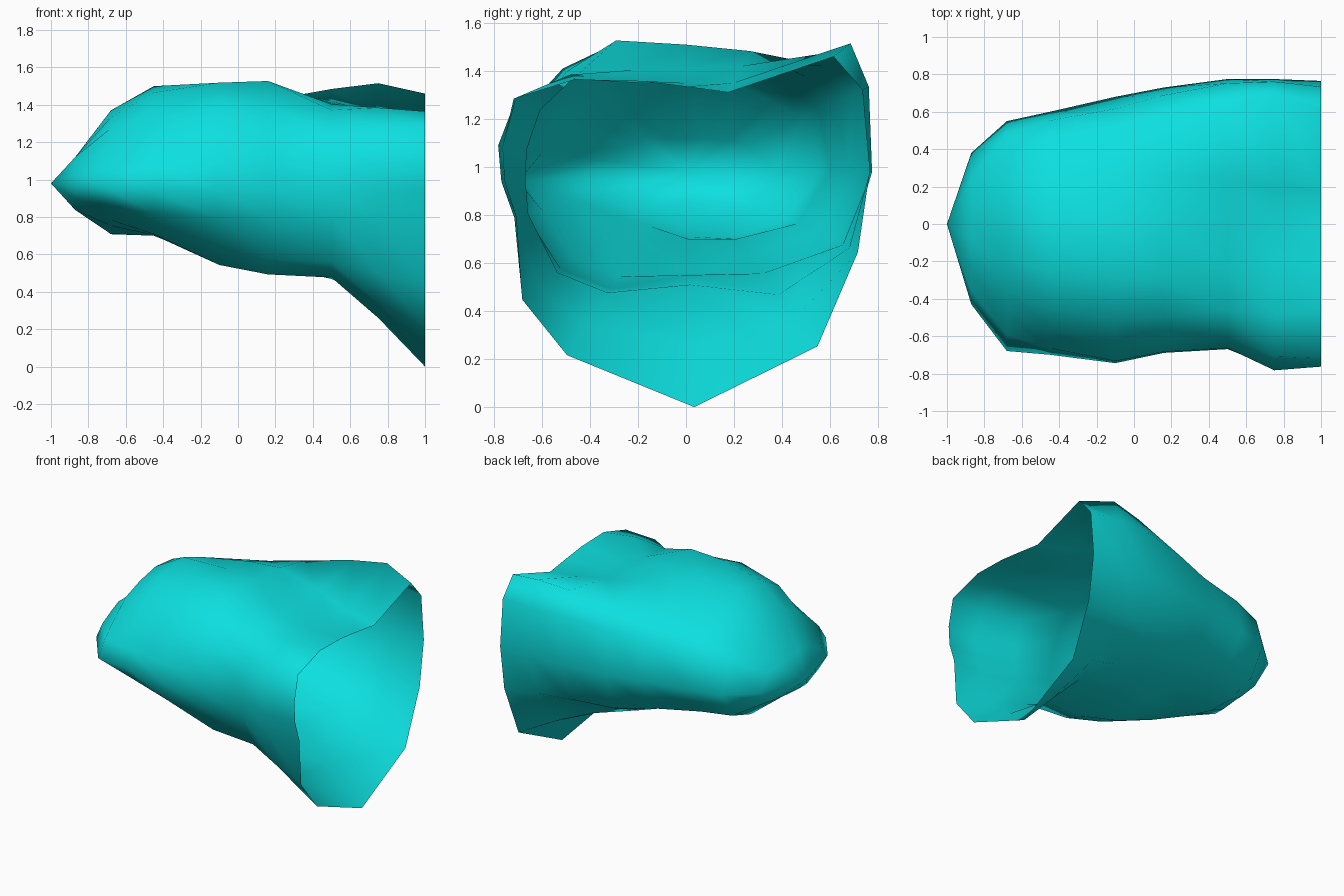
import bpy
import bmesh
from math import sin, cos, radians

default_cube = bpy.data.objects.get("Cube")
if default_cube:
    bpy.data.objects.remove(default_cube, do_unlink=True)


def flat_material(name, colour):
    material = bpy.data.materials.new(name)
    material.use_nodes = True
    material.diffuse_color = colour
    for node in material.node_tree.nodes:
        if node.type == "BSDF_PRINCIPLED":
            node.inputs["Base Color"].default_value = colour
            node.inputs["Roughness"].default_value = 0.6
    return material


# Lengthwise rails: direction around the axis, then distance from the axis at each station
axis_height = 0.98
stations = [-.87, -.68, -.45, -.1, .16, .5, .75, 1]
rails = {
    # back side and raised back corner
    0: [.38, .55, .6, .68, .73, .775, .775, .765],
    25: [.27, .53, .61, .68, .76, .83, .84, .81],
    38: [.21, .47, .56, .64, .72, .82, .87, .78],
    # sunken top
    62: [.16, .42, .49, .55, .57, .5, .42, .375],
    90: [.14, .39, .52, .53, .53, .43, .37, .355],
    118: [.16, .4, .55, .61, .62, .48, .42, .43],
    # front shoulder and side
    140: [.22, .46, .59, .67, .65, .61, .63, .6],
    157: [.27, .51, .61, .71, .68, .66, .77, .78],
    172: [.36, .6, .67, .74, .69, .67, .79, .77],
    183: [.43, .68, .7, .745, .69, .67, .77, .755],
    195: [.33, .47, .62, .72, .69, .68, .74, .73],
    # underside, flaring down to the open end
    218: [.23, .32, .44, .59, .66, .68, .78, .865],
    237: [.17, .27, .33, .52, .58, .6, .76, .91],
    272: [.13, .27, .28, .42, .43, .47, .72, .98],
    307: [.16, .34, .35, .44, .53, .64, .76, .91],
    335: [.26, .47, .51, .6, .69, .72, .75, .79],
}


def build_shell(name, material):
    bm = bmesh.new()
    tip = bm.verts.new((-1, 0, axis_height))

    # One strip of points per rail
    strips = []
    for angle, distances in rails.items():
        side, rise = cos(radians(angle)), sin(radians(angle))
        strips.append([bm.verts.new((x, r * side, axis_height + r * rise))
                       for x, r in zip(stations, distances)])

    # Skin neighbouring rails, closing at the tip and staying open at the far end
    for i, strip in enumerate(strips):
        following = strips[(i + 1) % len(strips)]
        bm.faces.new((tip, strip[0], following[0]))
        for j in range(len(stations) - 1):
            bm.faces.new((strip[j], strip[j + 1], following[j + 1], following[j]))

    bmesh.ops.recalc_face_normals(bm, faces=bm.faces)
    # Outward means the faces nearest the tip look towards -x
    if sum(face.normal.x for face in tip.link_faces) > 0:
        bmesh.ops.reverse_faces(bm, faces=bm.faces)
    for face in bm.faces:
        face.smooth = True

    mesh = bpy.data.meshes.new(name)
    bm.to_mesh(mesh)
    bm.free()
    mesh.materials.append(material)
    shell = bpy.data.objects.new(name, mesh)
    bpy.context.collection.objects.link(shell)
    return shell


cyan = flat_material("cyan", (0.004, 0.74, 0.74, 1))
build_shell("open_shell", cyan)
